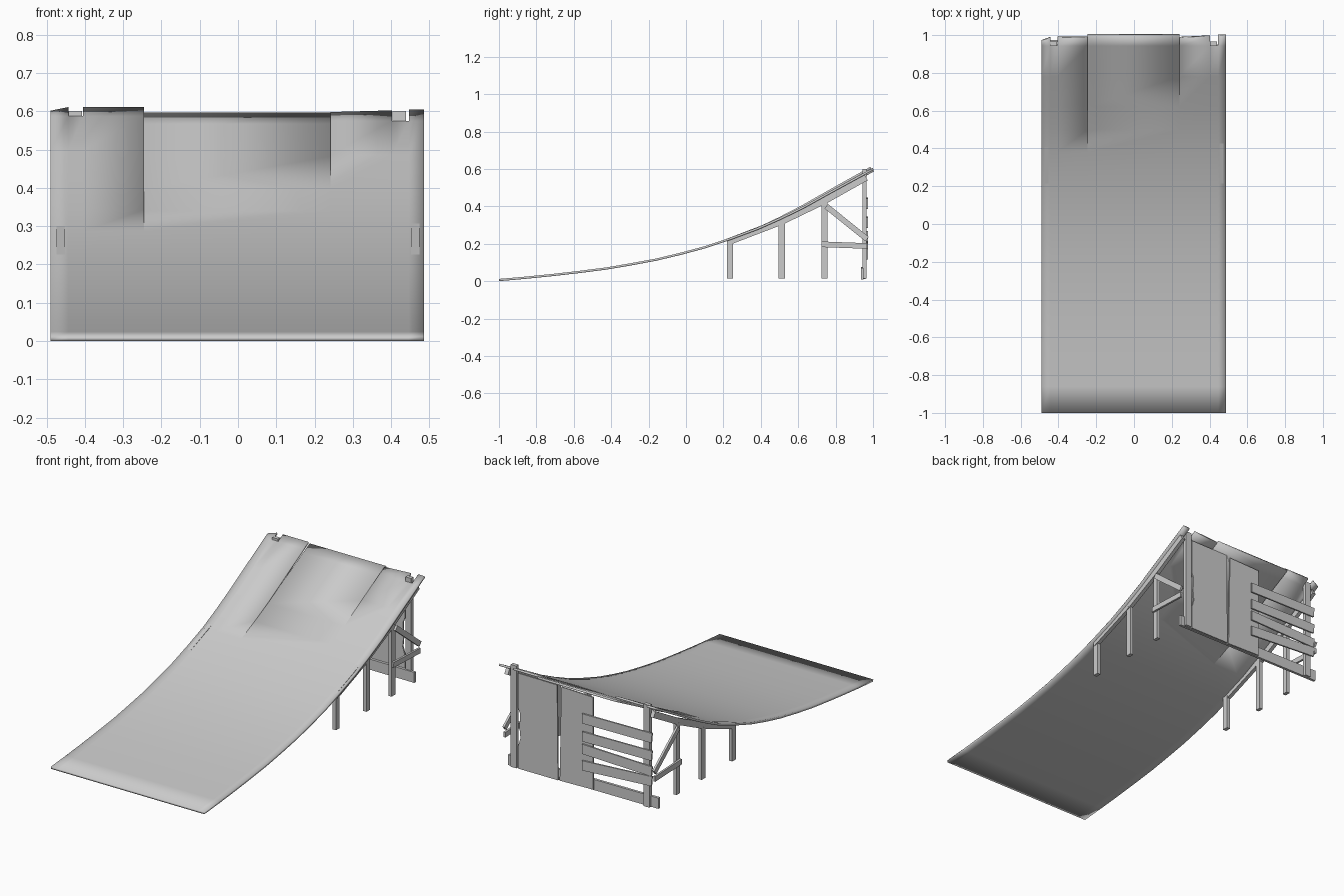
import bpy, bmesh
from mathutils import Vector

if "Cube" in bpy.data.objects:
    bpy.data.objects.remove(bpy.data.objects["Cube"])


def finish(name, bm):
    bmesh.ops.recalc_face_normals(bm, faces=bm.faces)
    me = bpy.data.meshes.new(name)
    bm.to_mesh(me)
    bm.free()
    ob = bpy.data.objects.new(name, me)
    bpy.context.collection.objects.link(ob)
    return ob


def slab(name, pts, direction):
    """Flat outline extruded along a direction."""
    bm = bmesh.new()
    f = bm.faces.new([bm.verts.new(p) for p in pts])
    r = bmesh.ops.extrude_face_region(bm, geom=[f])
    vs = [g for g in r["geom"] if isinstance(g, bmesh.types.BMVert)]
    bmesh.ops.translate(bm, verts=vs, vec=Vector(direction))
    return finish(name, bm)


def side_slab(name, yz, x0, x1):
    return slab(name, [(x0, y, z) for y, z in yz], (x1 - x0, 0, 0))


def back_slab(name, xz, y0, y1):
    return slab(name, [(x, y0, z) for x, z in xz], (0, y1 - y0, 0))


def beam(name, p, q, t, x0, x1):
    """Timber in the side plane, from p to q, with thickness t."""
    p, q = Vector(p), Vector(q)
    d = (q - p).normalized()
    n = Vector((-d.y, d.x)) * t / 2
    side_slab(name, [p + n, q + n, q - n, p - n], x0, x1)


# Curved ramp sheet: three panels, joined low down and sprung apart near the top
PROFILE = [(-1, .012), (-.86, .024), (-.72, .038), (-.58, .054), (-.43, .073),
           (-.3, .095), (-.16, .121), (-.03, .152), (.1, .187), (.24, .234),
           (.38, .286), (.5, .339), (.62, .397), (.78, .482), (.943, .567), (1, .597)]


def height(y):
    for (y0, z0), (y1, z1) in zip(PROFILE, PROFILE[1:]):
        if y <= y1:
            return z0 + (z1 - z0) * (y - y0) / (y1 - y0)
    return PROFILE[-1][1]


# strips: x0, x1, end y at each side (None = notch for a post); then lift start, lift rate
PANELS = [
    ([(-.49, -.443, .968, .985), (-.443, -.405, None, None), (-.405, -.245, .986, .986)], .38, .036),
    ([(-.245, .241, 1, 1)], 2, 0),
    ([(.241, .402, .985, .993), (.402, .446, None, None), (.446, .486, .998, .998)], .62, .024),
]
bm = bmesh.new()
for strips, start, rate in PANELS:
    def vert(x, y):
        return bm.verts.new((x, y, height(y) + max(0, y - start) * rate))
    for x0, x1, e0, e1 in strips:
        rows = [(y, y) for y, z in PROFILE[:-1]]
        if e0:
            rows.append((e0, e1))
        for (a0, a1), (b0, b1) in zip(rows, rows[1:]):
            bm.faces.new((vert(x0, a0), vert(x1, a1), vert(x1, b1), vert(x0, b0)))
bmesh.ops.remove_doubles(bm, verts=bm.verts, dist=.0005)
ramp = finish("ramp_sheet", bm)
for f in ramp.data.polygons:
    if f.normal.z < 0:
        ramp.data.flip_normals()
    break
mod = ramp.modifiers.new("thickness", "SOLIDIFY")
mod.thickness = .012
mod.offset = -1
bpy.context.view_layer.objects.active = ramp
ramp.select_set(True)
bpy.ops.object.shade_smooth_by_angle()

# Side frames: legs, stringers and braces on both sides
for side, s in (("left", -1), ("right", 1)):
    for i, (y, top) in enumerate([(.235, .215), (.512, .32), (.74, .43)]):
        beam(f"{side}_leg_{i}", (y, .013), (y, top), .033, s * .449, s * .470)
    joints = [(.222, .209), (.512, .32), (.74, .43), (.963, .555)]
    for i, (p, q) in enumerate(zip(joints, joints[1:])):
        beam(f"{side}_stringer_{i}", p, q, .036, s * .452, s * .474)
    beam(f"{side}_low_brace", (.725, .197), (.968, .188), .03, s * .470, s * .482)
    beam(f"{side}_diagonal_brace", (.75, .4), (.968, .225), .03, s * .470, s * .482)

# Tall back posts that poke through the sheet notches
for name, x in (("left_back_post", -.425), ("right_back_post", .421)):
    side_slab(name, [(.943, .013), (.965, .013), (.965, .6), (.943, .6)], x - .018, x + .018)

# Bottom rail across the back
back_slab("bottom_rail", [(-.49, .013), (.465, .01), (.465, .07), (-.49, .075)], .935, .950)

# Back panels, the outer one with a chipped edge
back_slab("back_panel_outer", [(.395, .012), (.142, .012), (.147, .558), (.395, .56),
                               (.395, .36), (.382, .33), (.386, .25), (.38, .19),
                               (.395, .14)], .952, .960)
back_slab("back_panel_inner", [(.132, .012), (-.08, .017), (-.08, .547), (.122, .553)], .950, .958)

# Four slightly crooked slats nailed over the back
SLATS = [(.415, .42), (.312, .318), (.24, .228), (.145, .172)]
for i, (za, zb) in enumerate(SLATS):
    h = .028
    back_slab(f"back_slat_{i}", [(-.02, za - h), (-.02, za + h), (-.465, zb + h), (-.46, zb - h)],
              .964, .973)
